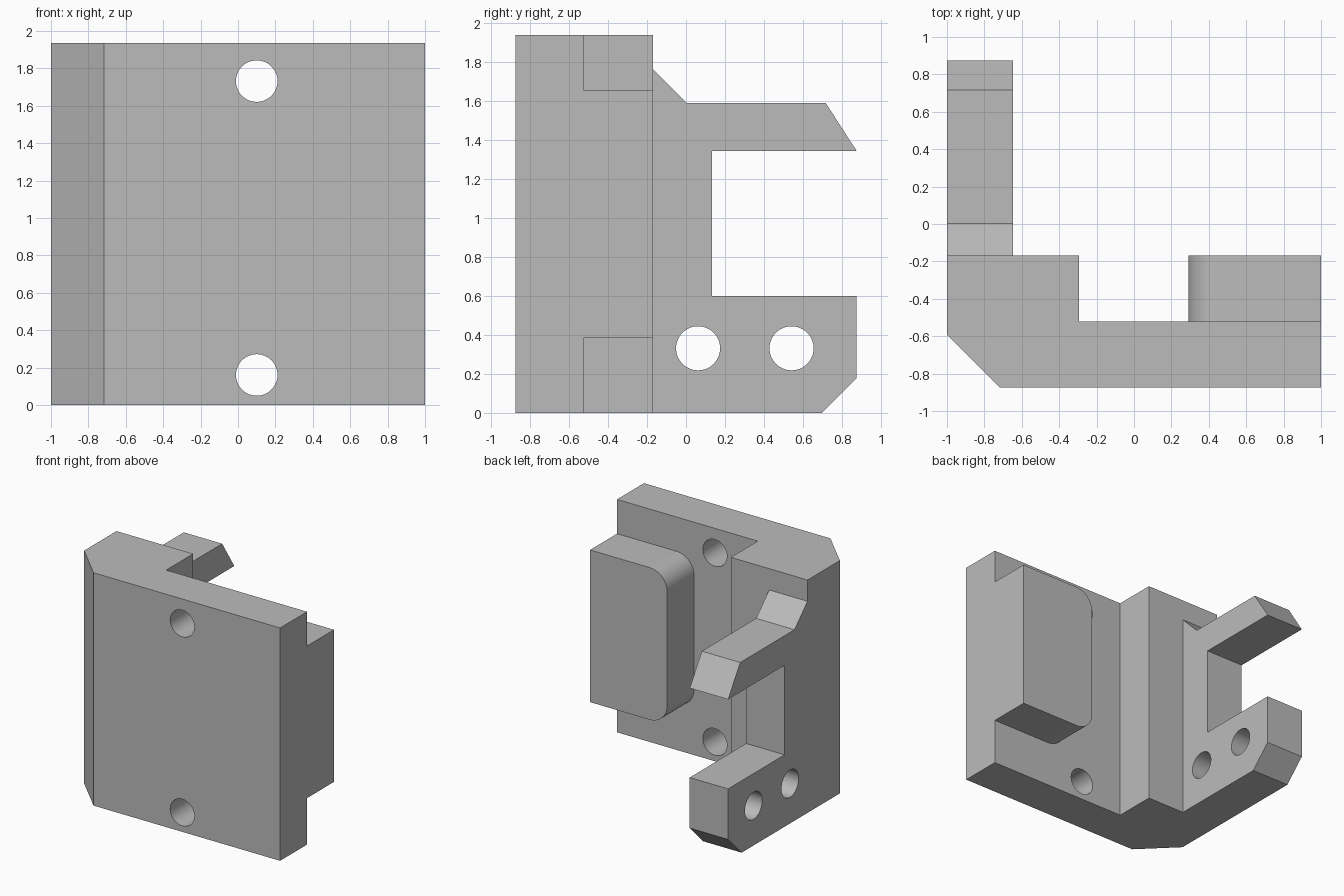
import bpy, bmesh, math
from mathutils import Vector

cube = bpy.data.objects.get("Cube")
if cube:
    bpy.data.objects.remove(cube, do_unlink=True)

grey = bpy.data.materials.new("plain grey")
grey.use_nodes = True
colour = (0.5, 0.5, 0.5, 1)
grey.diffuse_color = colour
grey.node_tree.nodes["Principled BSDF"].inputs["Base Color"].default_value = colour

# How a profile's (u, v) and the extrusion depth w map to x, y, z
PLACE = {
    "x": lambda u, v, w: Vector((w, u, v)),
    "y": lambda u, v, w: Vector((u, w, v)),
    "z": lambda u, v, w: Vector((u, v, w)),
}


def prism(name, profile, axis, start, end):
    """Extrude a closed profile along one axis."""
    bm = bmesh.new()
    place = PLACE[axis]
    face = bm.faces.new([bm.verts.new(place(u, v, start)) for u, v in profile])
    new = bmesh.ops.extrude_face_region(bm, geom=[face])["geom"]
    verts = [g for g in new if isinstance(g, bmesh.types.BMVert)]
    bmesh.ops.translate(bm, verts=verts, vec=place(0, 0, end - start))
    bmesh.ops.recalc_face_normals(bm, faces=bm.faces)
    mesh = bpy.data.meshes.new(name)
    bm.to_mesh(mesh)
    bm.free()
    mesh.materials.append(grey)
    obj = bpy.data.objects.new(name, mesh)
    bpy.context.collection.objects.link(obj)
    return obj


def arc(cu, cv, r, a0, a1, steps):
    angles = [math.radians(a0 + (a1 - a0) * i / steps) for i in range(steps + 1)]
    return [(cu + r * math.cos(a), cv + r * math.sin(a)) for a in angles]


def combine(target, tool, operation):
    """Boolean the tool into the target, then discard the tool."""
    tool.hide_render = True
    mod = target.modifiers.new(operation.lower(), "BOOLEAN")
    mod.operation = operation
    mod.solver = "EXACT"
    mod.object = tool
    bpy.context.view_layer.objects.active = target
    bpy.ops.object.modifier_apply(modifier=mod.name)
    bpy.data.objects.remove(tool, do_unlink=True)


HEIGHT = 1.936
FRONT, STEP, BACK = -0.875, -0.522, -0.168

# Plate with a thick, chamfered side column
bracket = prism("mounting_bracket", [
    (-0.716, FRONT), (1, FRONT), (1, STEP), (-0.295, STEP),
    (-0.295, BACK), (-1, BACK), (-1, -0.593)], "z", 0, HEIGHT)

# Forked arm behind the column
arm = prism("forked_arm", [
    (-0.4, 0), (0.697, 0), (0.875, 0.178), (0.875, 0.598), (0.134, 0.598),
    (0.134, 1.342), (0.875, 1.342), (0.716, 1.588), (0.003, 1.588),
    (BACK, 1.759), (-0.4, 1.759)], "x", -1, -0.647)
combine(bracket, arm, "UNION")

# Raised pad with rounded inner corners
r, inner, low, high = 0.16, 0.291, 0.386, 1.651
pad = prism("raised_pad", [(1, low), (1, high)]
            + arc(inner + r, high - r, r, 90, 180, 12)
            + arc(inner + r, low + r, r, 180, 270, 12), "y", -0.65, BACK)
combine(bracket, pad, "UNION")

# Screw holes through the plate and through the lower arm
holes = [("y", 0.1, z, 0.111, -1, -0.4) for z in (0.161, 1.732)]
holes += [("x", y, 0.331, 0.113, -1.1, -0.5) for y in (0.062, 0.541)]
for axis, u, v, radius, start, end in holes:
    cutter = prism("hole_cutter", arc(u, v, radius, 0, 360, 48)[:-1], axis, start, end)
    combine(bracket, cutter, "DIFFERENCE")

bpy.ops.object.select_all(action="DESELECT")
bracket.select_set(True)
bpy.context.view_layer.objects.active = bracket
bpy.ops.object.shade_smooth_by_angle(angle=math.radians(25))
